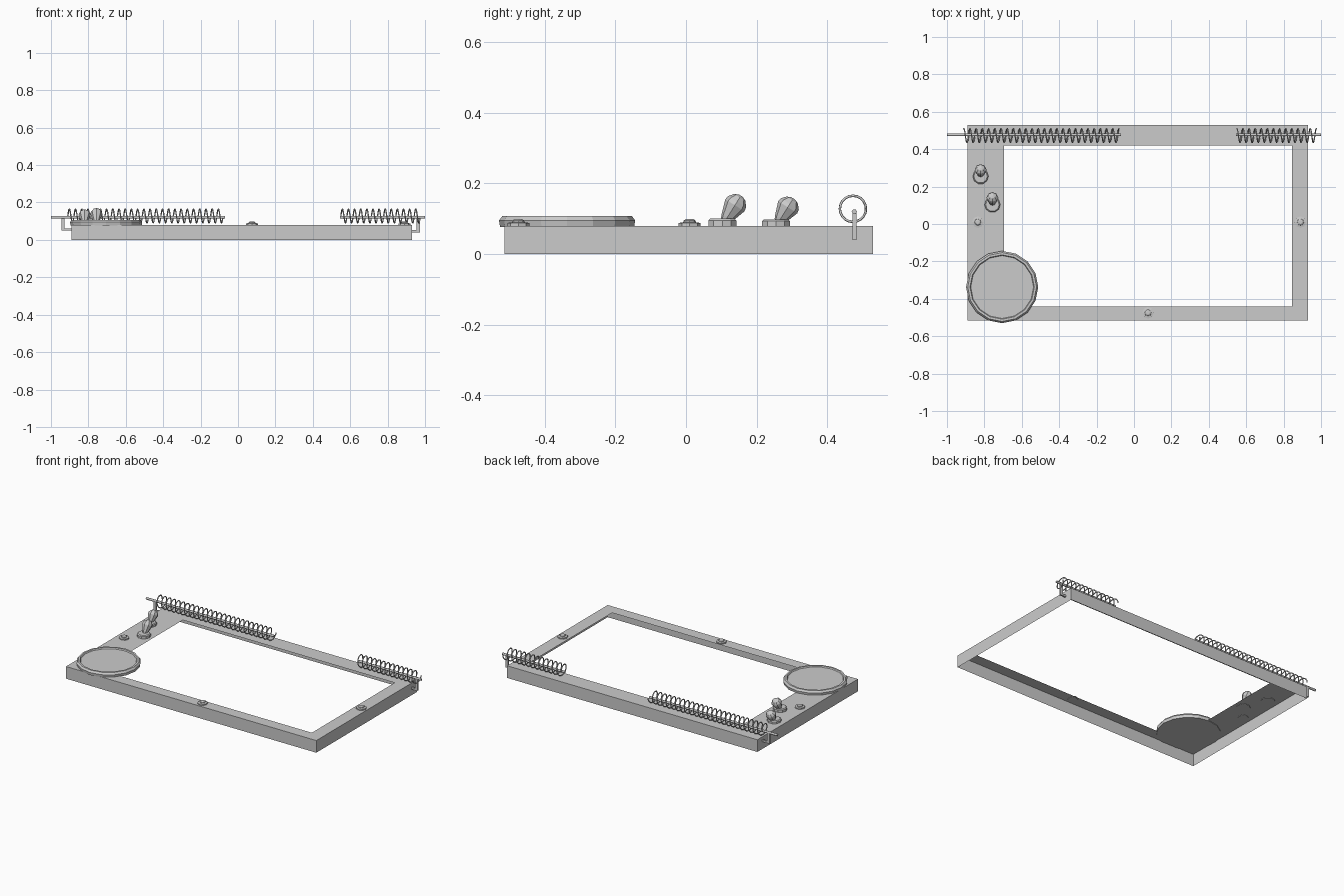
import bpy, bmesh
from math import sin, cos, pi, radians
from mathutils import Vector, Matrix

if "Cube" in bpy.data.objects:
    bpy.data.objects.remove(bpy.data.objects["Cube"])


def make(name, bm, smooth=False):
    bmesh.ops.recalc_face_normals(bm, faces=bm.faces)
    me = bpy.data.meshes.new(name)
    bm.to_mesh(me)
    bm.free()
    for p in me.polygons:
        p.use_smooth = smooth
    ob = bpy.data.objects.new(name, me)
    bpy.context.collection.objects.link(ob)
    return ob


def lathe(name, profile, sides, loc, tilt=0.0):
    """Faceted turned part, profile = (radius, height), tilted towards +y."""
    bm = bmesh.new()
    rings = [[bm.verts.new((r * cos(2 * pi * i / sides), r * sin(2 * pi * i / sides), z))
              for i in range(sides)] for r, z in profile]
    for a, b in zip(rings, rings[1:]):
        for i in range(sides):
            j = (i + 1) % sides
            bm.faces.new((a[i], a[j], b[j], b[i]))
    bm.faces.new(rings[0])
    bm.faces.new(rings[-1])
    bm.transform(Matrix.Translation(loc) @ Matrix.Rotation(-radians(tilt), 4, 'X'))
    return make(name, bm)


def wire(name, pts, radius, res=1):
    cu = bpy.data.curves.new(name, 'CURVE')
    cu.dimensions = '3D'
    cu.bevel_depth = radius
    cu.bevel_resolution = res
    cu.use_fill_caps = True
    sp = cu.splines.new('POLY')
    sp.points.add(len(pts) - 1)
    for p, c in zip(sp.points, pts):
        p.co = (*c, 1)
    ob = bpy.data.objects.new(name, cu)
    bpy.context.collection.objects.link(ob)
    return ob


def box(name, lo, hi):
    lo, hi = Vector(lo), Vector(hi)
    bm = bmesh.new()
    bmesh.ops.create_cube(bm, size=1)
    bm.transform(Matrix.Translation((lo + hi) / 2) @ Matrix.Diagonal((*(hi - lo), 1)))
    return make(name, bm)


# Frame: thin sheet, open underneath, with a folded-down outer skirt
def rect(bm, x0, x1, y0, y1, z):
    return [bm.verts.new(c) for c in ((x0, y0, z), (x1, y0, z), (x1, y1, z), (x0, y1, z))]


bm = bmesh.new()
skirt = rect(bm, -0.89, 0.93, -0.515, 0.53, 0.0)
outer = rect(bm, -0.89, 0.93, -0.515, 0.53, 0.08)
inner = rect(bm, -0.695, 0.845, -0.44, 0.42, 0.08)
for a, b in ((skirt, outer), (outer, inner)):
    for i in range(4):
        j = (i + 1) % 4
        bm.faces.new((a[i], a[j], b[j], b[i]))
make("frame", bm)

# Round dial with a raised rim
lathe("dial", [(0.19, 0.077), (0.193, 0.095), (0.184, 0.107), (0.172, 0.107), (0.168, 0.100)],
      16, (-0.705, -0.337, 0))

# Bolts on three sides
for i, (x, y) in enumerate(((-0.835, 0.01), (0.89, 0.01), (0.075, -0.475))):
    lathe(f"bolt_{i}", [(0.031, 0.078), (0.031, 0.088), (0.018, 0.090), (0.017, 0.095), (0.010, 0.099)],
          8, (x, y, 0))

# Toggle levers: tilted collar and faceted bulb handle
for i, (x, y, z, s) in enumerate(((-0.82, 0.255, 0.0, 0.92), (-0.757, 0.103, 0.002, 1.0))):
    lathe(f"lever_collar_{i}", [(0.042, 0.077), (0.042, 0.093 + z), (0.036, 0.098 + z)], 10, (x, y, 0))
    lathe(f"lever_handle_{i}", [(0.014, 0), (0.019, 0.012 * s), (0.032, 0.052 * s), (0.030, 0.064 * s),
                                (0.019, 0.078 * s), (0.006, 0.084 * s)],
          8, (x, y + 0.008, 0.092 + z), 32)

# Coil springs on rods along the back edge
Y, Z, R = 0.473, 0.128, 0.037
for side, x0, x1, turns, r0, r1 in (("left", -0.91, -0.08, 25, -1.0, -0.07),
                                    ("right", 0.55, 0.975, 13, 0.545, 1.0)):
    n = turns * 20
    wire(f"{side}_spring", [(x0 + (x1 - x0) * k / n, Y + R * cos(2 * pi * k / 20), Z + R * sin(2 * pi * k / 20))
                            for k in range(n + 1)], 0.0035)
    wire(f"{side}_rod", [(r0, 0.477, 0.12), (r1, 0.477, 0.12)], 0.0075)

# Brackets holding the rods at both ends of the frame
box("left_bracket_post", (-0.945, 0.472, 0.05), (-0.928, 0.483, 0.122))
box("left_bracket_foot", (-0.945, 0.472, 0.05), (-0.885, 0.483, 0.062))
box("right_bracket_post", (0.955, 0.472, 0.04), (0.973, 0.483, 0.122))
box("right_bracket_foot", (0.925, 0.472, 0.04), (0.973, 0.483, 0.052))
